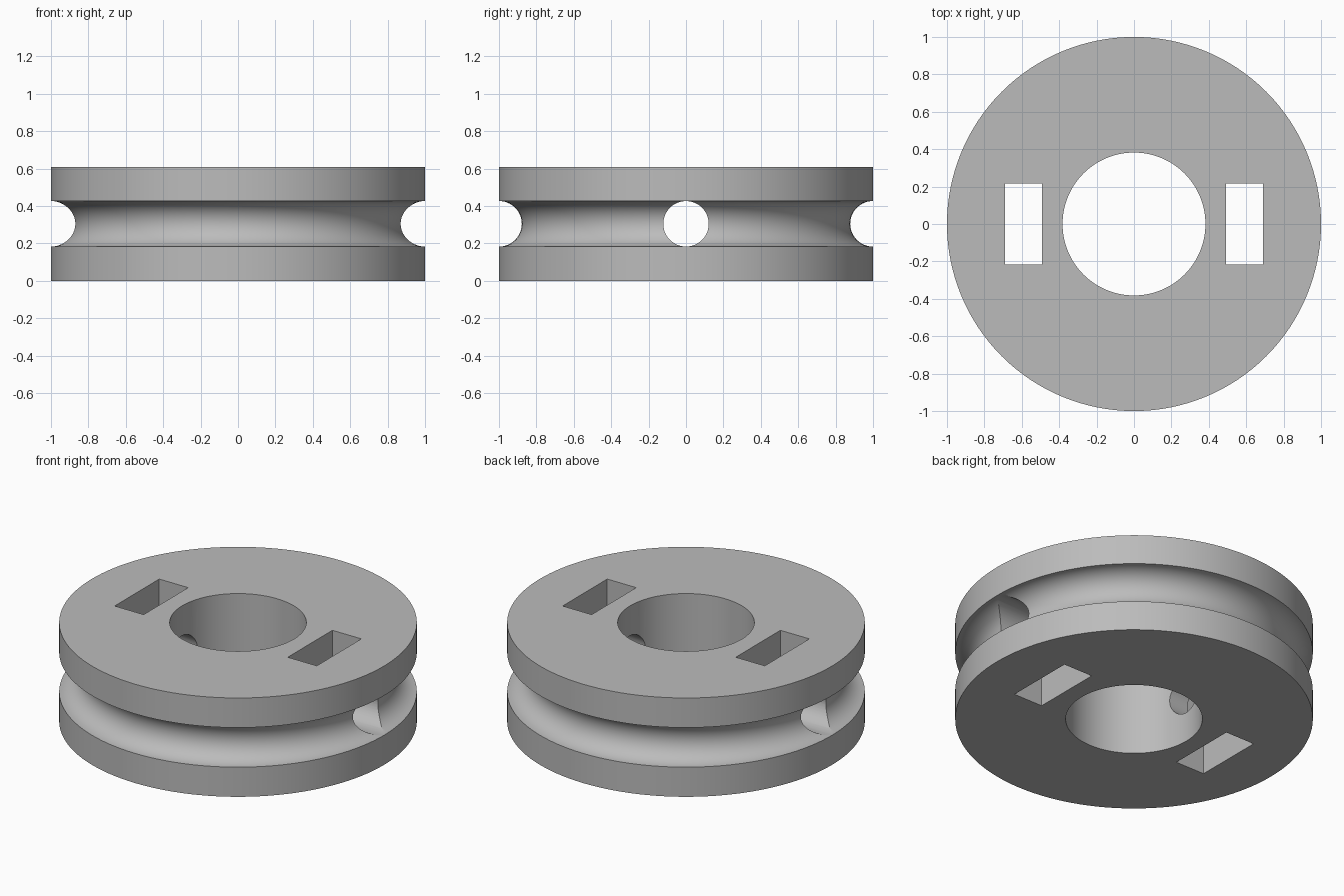
import bpy, bmesh, math
from mathutils import Matrix

if "Cube" in bpy.data.objects:
    bpy.data.objects.remove(bpy.data.objects["Cube"], do_unlink=True)

HEIGHT, RADIUS, BORE, GROOVE = 0.61, 1.0, 0.382, 0.122
MID = HEIGHT / 2
SEGMENTS = 128

grey = bpy.data.materials.new("plain grey")
grey.use_nodes = True
colour = (0.5, 0.5, 0.5, 1)
grey.diffuse_color = colour
grey.node_tree.nodes["Principled BSDF"].inputs["Base Color"].default_value = colour


def make_object(name, bm):
    bmesh.ops.recalc_face_normals(bm, faces=bm.faces)
    mesh = bpy.data.meshes.new(name)
    bm.to_mesh(mesh)
    bm.free()
    mesh.materials.append(grey)
    obj = bpy.data.objects.new(name, mesh)
    bpy.context.collection.objects.link(obj)
    return obj


# Pulley wheel: a ring profile with a half-round rim groove, spun about z
profile = [(BORE, 0), (RADIUS, 0)]
for i in range(25):
    a = -math.pi / 2 + math.pi * i / 24
    profile.append((RADIUS - GROOVE * math.cos(a), MID + GROOVE * math.sin(a)))
profile += [(RADIUS, HEIGHT), (BORE, HEIGHT)]

bm = bmesh.new()
rings = []
for s in range(SEGMENTS):
    t = math.tau * s / SEGMENTS
    rings.append([bm.verts.new((r * math.cos(t), r * math.sin(t), z)) for r, z in profile])
for s in range(SEGMENTS):
    here, after = rings[s], rings[(s + 1) % SEGMENTS]
    for i in range(len(profile)):
        j = (i + 1) % len(profile)
        bm.faces.new((here[i], after[i], after[j], here[j]))
wheel = make_object("pulley_wheel", bm)

# Cutters: two upright slots and a round cross hole along x
cutters = []
for side, label in ((1, "left"), (-1, "right")):
    bm = bmesh.new()
    bmesh.ops.create_cube(bm, size=1, matrix=Matrix.Translation((side * 0.591, 0, MID))
                          @ Matrix.Diagonal((0.198, 0.435, 1, 1)))
    cutters.append(make_object(label + "_slot_cutter", bm))
bm = bmesh.new()
bmesh.ops.create_cone(bm, cap_ends=True, segments=48, radius1=GROOVE - 0.0005,
                      radius2=GROOVE - 0.0005, depth=3,
                      matrix=Matrix.Translation((0, 0, MID)) @ Matrix.Rotation(math.pi / 2, 4, "Y"))
cutters.append(make_object("cross_hole_cutter", bm))

bpy.ops.object.select_all(action="DESELECT")
bpy.context.view_layer.objects.active = wheel
wheel.select_set(True)
for cutter in cutters:
    cut = wheel.modifiers.new(cutter.name, "BOOLEAN")
    cut.operation = "DIFFERENCE"
    cut.solver = "EXACT"
    cut.object = cutter
    bpy.ops.object.modifier_apply(modifier=cut.name)
    bpy.data.objects.remove(cutter, do_unlink=True)

bpy.ops.object.shade_smooth_by_angle(angle=math.radians(30))
